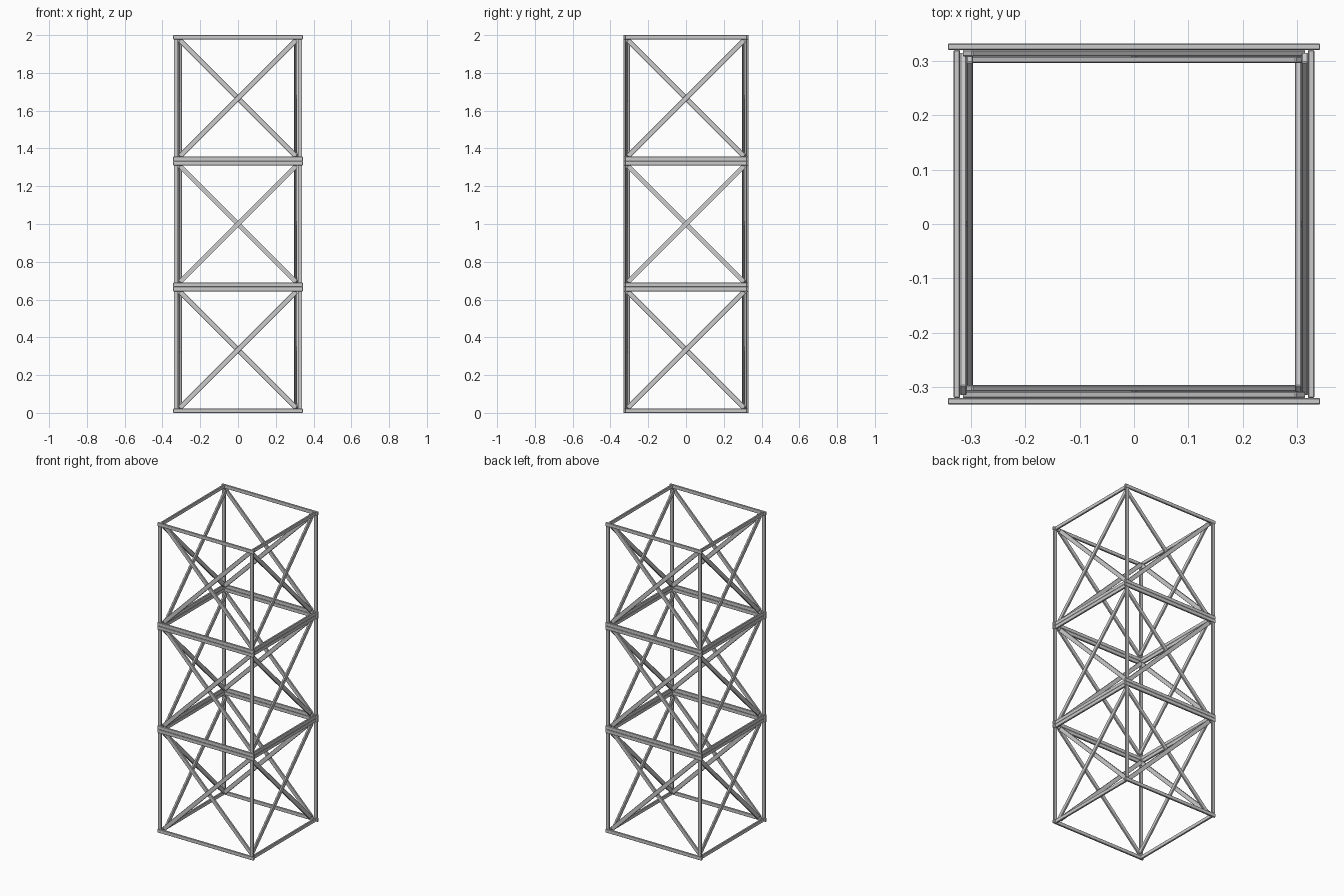
import bpy
from mathutils import Vector, Matrix
from math import pi

if "Cube" in bpy.data.objects:
    bpy.data.objects.remove(bpy.data.objects["Cube"])

T = 0.0115      # strip thickness
W = 0.023       # strip width
H = 2.0 / 3     # section height
OUT = 0.332     # outer face of the frame
MID = OUT - T / 2
R = 0.307       # diagonal half span

def strip(name, a, b, normal, turn, width=W):
    """Flat strip from a to b, thin along normal, rotated by turn about z."""
    a, b, n = Vector(a), Vector(b), Vector(normal)
    d = (b - a).normalized()
    side = n.cross(d)
    L = (b - a).length
    rot = Matrix((d, side, n)).transposed().to_4x4()
    bpy.ops.mesh.primitive_cube_add(size=1)
    o = bpy.context.object
    o.name = name
    o.data.transform(Matrix.Rotation(turn, 4, 'Z') @ Matrix.Translation((a + b) / 2)
                     @ rot @ Matrix.Diagonal((L, width, T, 1)))
    # small chamfer on all edges
    bev = o.modifiers.new("chamfer", 'BEVEL')
    bev.width = 0.0015
    bev.segments = 1
    return o

Y, X = (0, -1, 0), (1, 0, 0)
for s in range(3):
    z0, z1 = s * H, (s + 1) * H
    lo, hi = z0 + W / 2, z1 - W / 2
    c = (z0 + z1) / 2
    for turn in (0, pi):
        # front / back rails, running past the corners, and side rails
        for z in (lo, hi):
            strip("front_rail", (-0.343, -MID, z), (0.343, -MID, z), Y, turn)
            strip("side_rail", (MID, -OUT + T, z), (MID, OUT - T, z), X, turn)
        # corner posts between the rails, near the rail ends
        for sx in (-1, 1):
            x = sx * 0.3285
            strip("corner_post", (x, -MID, z0 + W), (x, -MID, z1 - W), Y, turn)
        # crossed diagonals, layered behind the rails
        for layer, k in ((1, 1), (2, -1)):
            p = MID - layer * (T + 0.0003)
            strip("front_brace", (-R, -p, c - k * R), (R, -p, c + k * R), Y, turn, 0.026)
            strip("side_brace", (p, -R, c - k * R), (p, R, c + k * R), X, turn, 0.026)
